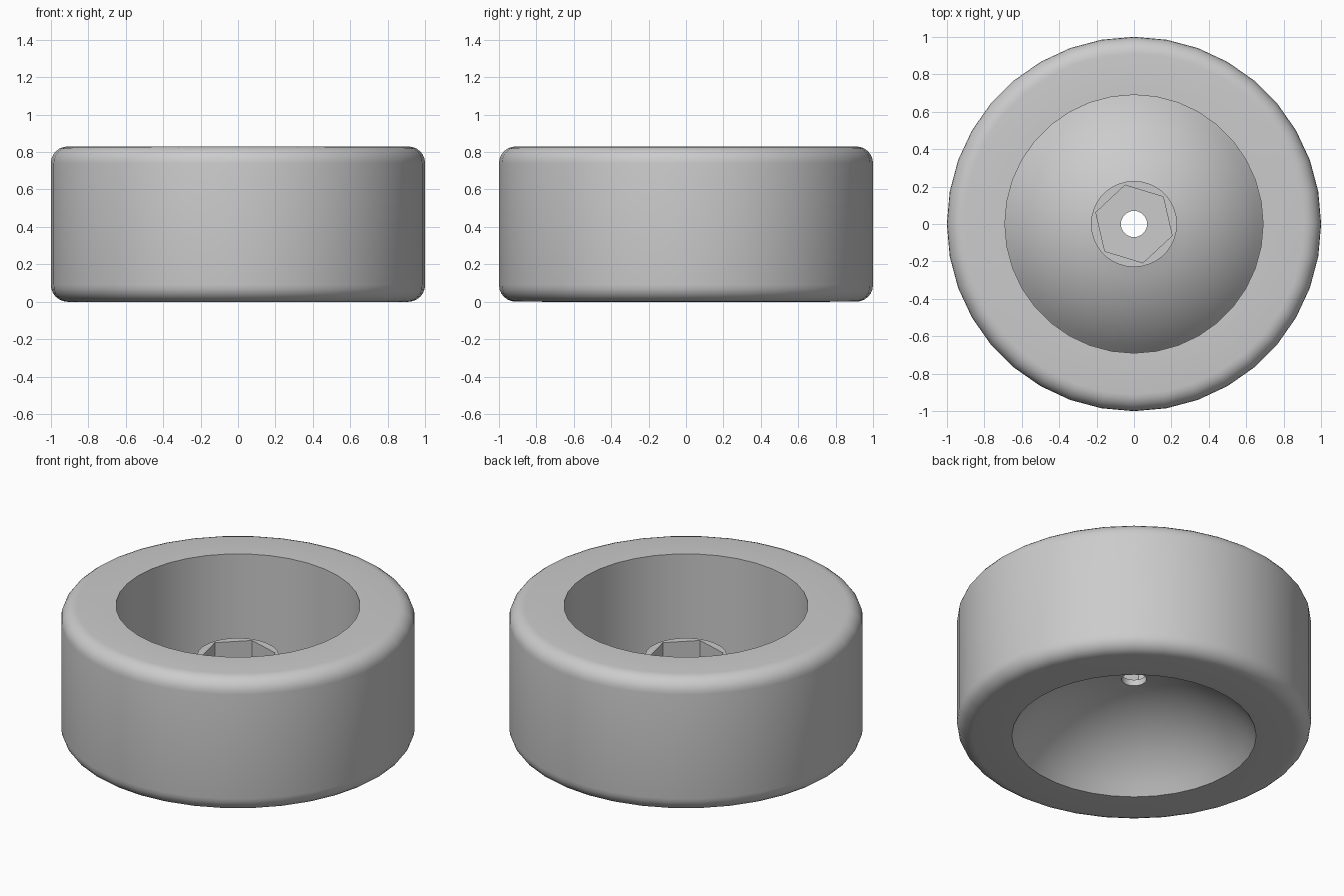
import bpy, bmesh, math
from mathutils import Matrix

cube = bpy.data.objects.get("Cube")
if cube:
    bpy.data.objects.remove(cube, do_unlink=True)

SEGMENTS = 36
HEIGHT, FILLET = 0.83, 0.09
RECESS_R, BOSS_R, HOLE_R = 0.69, 0.23, 0.07
BOSS_TOP, POCKET_FLOOR = 0.52, 0.405

grey = bpy.data.materials.new("plain grey")
grey.use_nodes = True
colour = (0.6, 0.6, 0.6, 1)
grey.diffuse_color = colour
grey.node_tree.nodes["Principled BSDF"].inputs["Base Color"].default_value = colour


def make_object(name, bm):
    bmesh.ops.recalc_face_normals(bm, faces=bm.faces)
    mesh = bpy.data.meshes.new(name)
    bm.to_mesh(mesh)
    bm.free()
    mesh.materials.append(grey)
    obj = bpy.data.objects.new(name, mesh)
    bpy.context.collection.objects.link(obj)
    return obj


def lathe(name, profile):
    """Revolve a closed (radius, height) outline around z."""
    bm = bmesh.new()
    verts = [bm.verts.new((r, 0, z)) for r, z in profile]
    edges = [bm.edges.new((a, b)) for a, b in zip(verts, verts[1:] + verts[:1])]
    bmesh.ops.spin(bm, geom=verts + edges, axis=(0, 0, 1), cent=(0, 0, 0),
                   angle=math.tau, steps=SEGMENTS, use_merge=True)
    bmesh.ops.remove_doubles(bm, verts=bm.verts, dist=1e-5)
    return make_object(name, bm)


def arc(r0, z0, radius, start, end, steps=6):
    angles = [math.radians(start + (end - start) * i / steps) for i in range(steps + 1)]
    return [(r0 + radius * math.cos(a), z0 + radius * math.sin(a)) for a in angles]


def cap(r_from, r_to, radius, apex, steps=10):
    """Spherical cap outline between two distances from the axis."""
    a, b = math.asin(r_from / radius), math.asin(r_to / radius)
    angles = [a + (b - a) * i / steps for i in range(steps + 1)]
    return [(radius * math.sin(t), apex - radius * (1 - math.cos(t))) for t in angles]


# Wheel: rounded tread, hollow underside, domed web and central boss
profile = arc(1 - FILLET, FILLET, FILLET, -90, 0)
profile += arc(1 - FILLET, HEIGHT - FILLET, FILLET, 0, 90)
profile += [(RECESS_R, HEIGHT)]
profile += cap(RECESS_R, BOSS_R, 0.9, 0.45)
profile += [(BOSS_R, BOSS_TOP), (HOLE_R, BOSS_TOP)]
profile += cap(HOLE_R, RECESS_R, 0.828, 0.37)
wheel = lathe("wheel", profile)

# Hexagonal pocket cut into the boss
bm = bmesh.new()
depth = 0.3
bmesh.ops.create_cone(bm, cap_ends=True, segments=6, radius1=0.213, radius2=0.213,
                      depth=depth)
# the cone's corners start on the y axis
bm.transform(Matrix.Translation((0, 0, POCKET_FLOOR + depth / 2))
             @ Matrix.Rotation(math.radians(13), 4, 'Z'))
cutter = make_object("hex_pocket_cutter", bm)
cutter.hide_render = True

cut = wheel.modifiers.new("hex pocket", 'BOOLEAN')
cut.operation = 'DIFFERENCE'
cut.solver = 'EXACT'
cut.object = cutter

bpy.ops.object.select_all(action='DESELECT')
wheel.select_set(True)
bpy.context.view_layer.objects.active = wheel
bpy.ops.object.modifier_apply(modifier=cut.name)
bpy.data.objects.remove(cutter, do_unlink=True)
bpy.ops.object.shade_smooth_by_angle(angle=math.radians(30))
